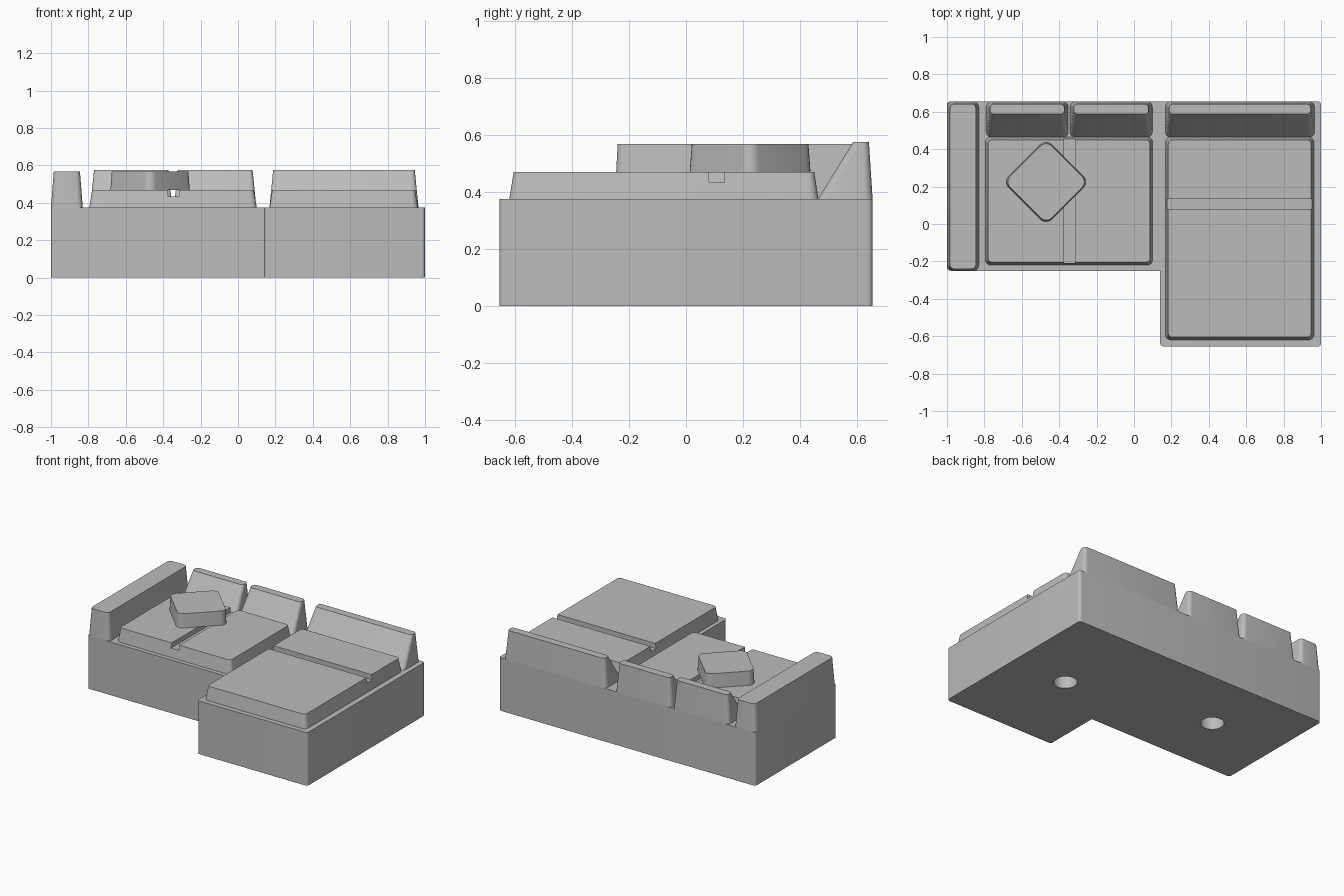
import bpy
import bmesh
import math
from mathutils import Vector, Matrix

if "Cube" in bpy.data.objects:
    bpy.data.objects.remove(bpy.data.objects["Cube"], do_unlink=True)

# Single plain grey
grey = bpy.data.materials.new("plain_grey")
grey.use_nodes = True
colour = (0.5, 0.5, 0.5, 1)
grey.diffuse_color = colour
grey.node_tree.nodes["Principled BSDF"].inputs["Base Color"].default_value = colour

SEAT_Z = 0.375     # top of the base
CUSHION_Z = 0.47   # top of the seat cushions
STEPS = 6          # segments in each rounded corner


def rect(x0, x1, y0, y1):
    return [(x0, y0), (x1, y0), (x1, y1), (x0, y1)]


def rounded(points, r):
    """Round the outer right-angle corners of a counter-clockwise outline."""
    pts = [Vector(p) for p in points]
    out = []
    for i, p in enumerate(pts):
        u = (pts[i - 1] - p).normalized()
        v = (pts[(i + 1) % len(pts)] - p).normalized()
        if u.x * v.y - u.y * v.x > 0 or r == 0:   # inner corner stays sharp
            out.append(p)
            continue
        c = p + r * (u + v)
        for k in range(STEPS + 1):
            t = math.pi / 2 * k / STEPS
            out.append(c - r * (v * math.cos(t) + u * math.sin(t)))
    return out


def loft(name, low, high, z0, z1, r0, r1, matrix=None):
    """Solid between two rounded outlines at two heights."""
    bm = bmesh.new()
    bottom = [bm.verts.new((p.x, p.y, z0)) for p in rounded(low, r0)]
    top = [bm.verts.new((p.x, p.y, z1)) for p in rounded(high, r1)]
    n = len(bottom)
    bm.faces.new(bottom[::-1])
    bm.faces.new(top)
    for i in range(n):
        j = (i + 1) % n
        bm.faces.new((bottom[i], bottom[j], top[j], top[i]))
    if matrix:
        bm.transform(matrix)
    bmesh.ops.recalc_face_normals(bm, faces=bm.faces)
    mesh = bpy.data.meshes.new(name)
    bm.to_mesh(mesh)
    bm.free()
    mesh.materials.append(grey)
    obj = bpy.data.objects.new(name, mesh)
    bpy.context.collection.objects.link(obj)
    return obj


def select(obj):
    bpy.ops.object.select_all(action="DESELECT")
    obj.select_set(True)
    bpy.context.view_layer.objects.active = obj


def cut(obj, cutter):
    cutter.hide_render = True
    mod = obj.modifiers.new("cut", "BOOLEAN")
    mod.operation = "DIFFERENCE"
    mod.solver = "EXACT"
    mod.object = cutter
    select(obj)
    bpy.ops.object.modifier_apply(modifier=mod.name)
    bpy.data.objects.remove(cutter, do_unlink=True)


# L-shaped base
outline = [(-1, -0.25), (0.14, -0.25), (0.14, -0.655),
           (1, -0.655), (1, 0.655), (-1, 0.655)]
base = loft("base", outline, outline, 0, SEAT_Z, 0.018, 0.018)

# Round sockets in the underside
for x, y in ((0.57, 0), (-0.48, 0.2)):
    bpy.ops.mesh.primitive_cylinder_add(vertices=32, radius=0.076, depth=0.4,
                                        location=(x, y, 0))
    socket = bpy.context.object
    socket.data.materials.append(grey)
    cut(base, socket)

# Armrest
arm = loft("right_armrest", rect(-1, -0.83, -0.25, 0.655),
           rect(-0.985, -0.845, -0.24, 0.642), SEAT_Z, 0.567, 0.03, 0.025)

# Seat cushions, each split by a shallow groove
parts = [base, arm]
seats = {
    "sofa_cushion": ((-0.795, 0.1, -0.22, 0.465), (-0.375, -0.315, -1, 1)),
    "chaise_cushion": ((0.168, 0.962, -0.62, 0.465), (0, 2, 0.08, 0.135)),
}
for name, ((x0, x1, y0, y1), groove) in seats.items():
    t = 0.015
    seat = loft(name, rect(x0, x1, y0, y1),
                rect(x0 + t, x1 - t, y0 + t, y1 - t),
                SEAT_Z, CUSHION_Z, 0.03, 0.022)
    cut(seat, loft("groove_cutter", rect(*groove), rect(*groove),
                   0.435, 0.6, 0, 0))
    parts.append(seat)

# Wedge-shaped back cushions
for name, x0, x1 in (("right_back", -0.79, -0.352), ("middle_back", -0.342, 0.098),
                     ("left_back", 0.168, 0.965)):
    t = 0.02
    parts.append(loft(name + "_cushion", rect(x0, x1, 0.463, 0.655),
                      rect(x0 + t, x1 - t, 0.587, 0.642),
                      SEAT_Z, 0.575, 0.03, 0.022))

# Loose square pillow turned on its corner
h, g = 0.163, 0.157
turn = Matrix.Translation((-0.47, 0.225, 0)) @ Matrix.Rotation(math.pi / 4, 4, "Z")
parts.append(loft("pillow", rect(-h, h, -h, h), rect(-g, g, -g, g),
                  CUSHION_Z, 0.568, 0.045, 0.042, turn))

# Smooth the rounded corners, keep edges sharp
for part in parts:
    select(part)
    bpy.ops.object.shade_smooth_by_angle(angle=math.radians(30))
